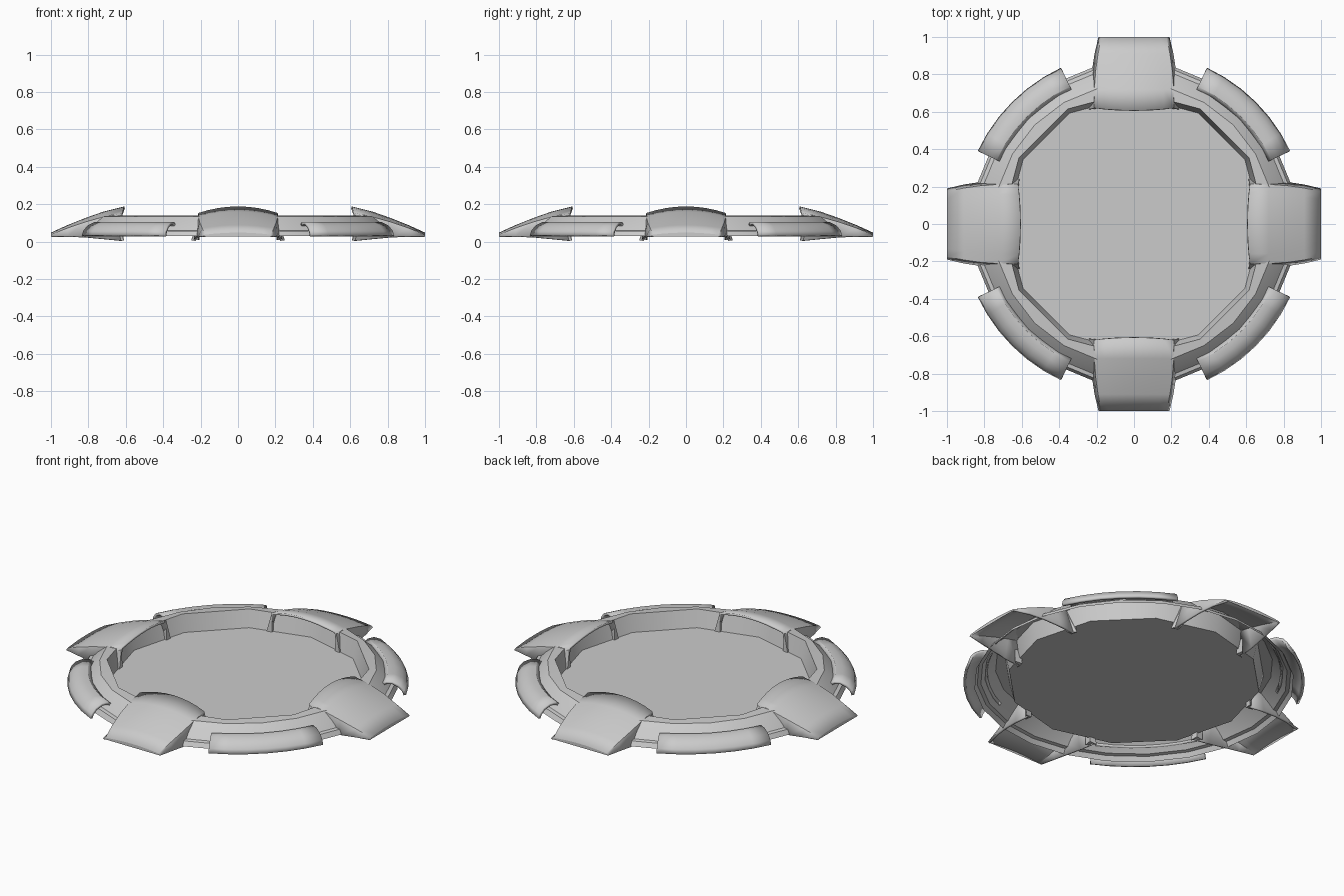
import bpy
from math import radians, cos, sin, pi

cube = bpy.data.objects.get("Cube")
if cube:
    bpy.data.objects.remove(cube)

grey = bpy.data.materials.new("light grey")
grey.use_nodes = True
grey.diffuse_color = (0.6, 0.6, 0.6, 1)
grey.node_tree.nodes["Principled BSDF"].inputs["Base Color"].default_value = grey.diffuse_color


def make_object(name, verts, faces, thickness=0, turn=0):
    mesh = bpy.data.meshes.new(name)
    mesh.from_pydata(verts, [], faces)
    mesh.materials.append(grey)
    obj = bpy.data.objects.new(name, mesh)
    bpy.context.collection.objects.link(obj)
    obj.rotation_euler.z = turn
    bpy.ops.object.select_all(action='DESELECT')
    obj.select_set(True)
    bpy.context.view_layer.objects.active = obj
    if thickness:
        shell = obj.modifiers.new("shell", 'SOLIDIFY')
        shell.thickness = thickness
        shell.offset = -1
    bpy.ops.object.shade_smooth_by_angle(angle=radians(30))
    return obj


def grid(name, rows, closed=False, thickness=0, turn=0):
    """Skin a list of equally long point rows with quads."""
    n, m = len(rows[0]), len(rows)
    faces = []
    for i in range(m if closed else m - 1):
        j = (i + 1) % m
        for k in range(n - 1):
            faces.append((i * n + k, j * n + k, j * n + k + 1, i * n + k + 1))
    return make_object(name, [p for row in rows for p in row], faces, thickness, turn)


def polar(r, a, z):
    return (r * cos(a), r * sin(a), z)


# Floor: twelve-sided plate
FLOOR_Z = 0.04
make_object("floor", [polar(0.685, i * pi / 6, FLOOR_Z) for i in range(12)],
            [tuple(range(12))])

# Ring: twelve-sided inner wall blending to a rounder sloped outside, open below
wall = [(0.685, FLOOR_Z), (0.71, 0.14)]
slope = [(0.75, 0.135), (0.80, 0.092), (0.83, 0.06), (0.85, 0.056), (0.865, 0.03)]
rows = []
for i in range(24):
    a = i * pi / 12
    flat = cos(pi / 12) if i % 2 else 1
    rows.append([polar(r * flat, a, z) for r, z in wall] +
                [polar(r, a, z) for r, z in slope])
grid("ring", rows, closed=True)

# Bumpers: rounded shells hugging the ring on the diagonals
bumper = [(0.80, 0.08), (0.815, 0.09), (0.845, 0.09), (0.88, 0.073),
          (0.90, 0.05), (0.908, 0.028)]
for q in range(4):
    rows = [[polar(r, radians(25 + 40 * i / 6), z) for r, z in bumper] for i in range(7)]
    grid(f"bumper_{q + 1}", rows, thickness=0.015, turn=q * pi / 2)

# Ramps: arched plates with side skirts
# stations: radius, half width, edge height, crown height, foot half width, foot height
stations = [(0.62, 0.212, 0.153, 0.188, 0.238, 0.005),
            (0.72, 0.212, 0.132, 0.160, 0.235, 0.015),
            (0.82, 0.205, 0.104, 0.125, 0.225, 0.025),
            (0.91, 0.192, 0.073, 0.089, 0.211, 0.03),
            (1.0, 0.175, 0.037, 0.048, 0.19, 0.03)]
for q in range(4):
    rows = []
    for r, w, edge, crown, foot_w, foot_z in stations:
        row = [(r, -foot_w, foot_z)]
        for k in range(9):
            t = k / 4 - 1
            bow = 0.012 * (1 - t * t) * (1 if r < 0.7 else 0)
            row.append((r - bow, t * w, edge + (crown - edge) * (1 - t * t)))
        row.append((r, foot_w, foot_z))
        rows.append(row)
    grid(f"ramp_{q + 1}", rows, thickness=0.012, turn=q * pi / 2)

    # Front lip closing the low end of the ramp
    tip = rows[-1][1:-1]
    grid(f"ramp_lip_{q + 1}", [tip, [(x, y * 1.05, 0.028) for x, y, z in tip]],
         turn=q * pi / 2)

    # Wedge posts joining the skirt to the inner wall
    for s in (-1, 1):
        top, foot = (0.62, s * 0.212, 0.15), (0.61, s * 0.25, 0.005)
        heel, inner = (0.66, s * 0.212, 0.01), (0.615, s * 0.205, 0.01)
        upper = (0.66, s * 0.212, 0.14)
        make_object(f"ramp_post_{q + 1}_{'left' if s > 0 else 'right'}",
                    [top, foot, heel, inner, upper],
                    [(0, 1, 3), (0, 3, 2, 4), (0, 4, 1), (1, 4, 2), (1, 2, 3)],
                    turn=q * pi / 2)
